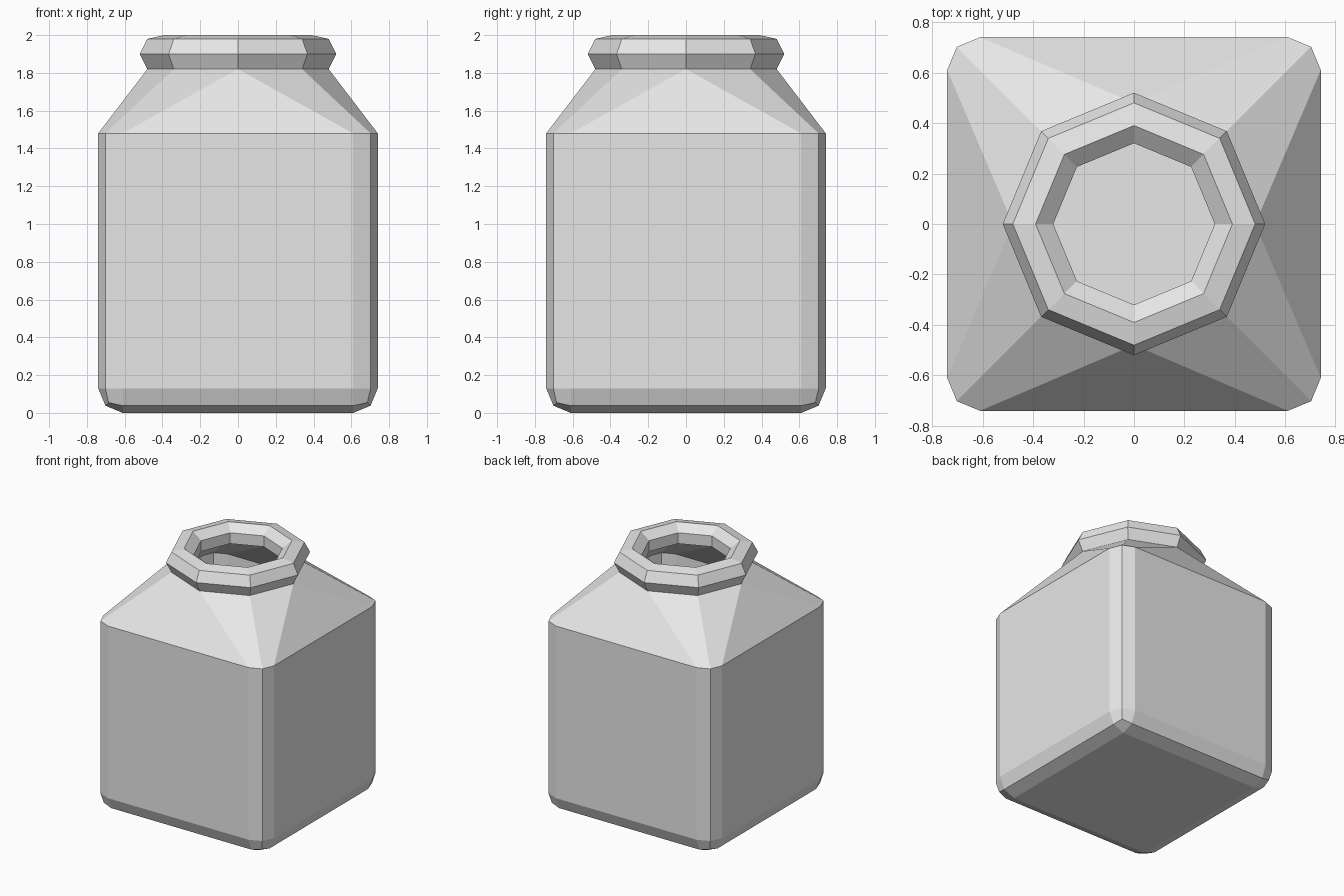
import bpy
import bmesh
from math import atan2, cos, sin, pi, tau
from mathutils import Matrix

default = bpy.data.objects.get("Cube")
if default:
    bpy.data.objects.remove(default, do_unlink=True)

HALF, SHOULDER_Z, ROUND = 0.74, 1.48, 0.13
# Neck, lip and inner wall as (radius, height)
NECK = [(0.48, 1.82), (0.52, 1.90), (0.48, 1.98), (0.39, 2.0), (0.32, 1.945), (0.32, 1.86)]

grey = bpy.data.materials.new("pale_grey")
grey.use_nodes = True
colour = (0.8, 0.8, 0.8, 1)
grey.diffuse_color = colour
grey.node_tree.nodes["Principled BSDF"].inputs["Base Color"].default_value = colour

# Square body with rounded upright and bottom edges
bm = bmesh.new()
size = Matrix.Diagonal((2 * HALF, 2 * HALF, SHOULDER_Z, 1))
bmesh.ops.create_cube(bm, size=1, matrix=Matrix.Translation((0, 0, SHOULDER_Z / 2)) @ size)
rounded = [e for e in bm.edges if min(v.co.z for v in e.verts) < 0.1]
bmesh.ops.bevel(bm, geom=rounded, offset=ROUND, offset_type='OFFSET',
                segments=2, profile=0.5, affect='EDGES')

# Open the top of the body
top = [f for f in bm.faces if all(v.co.z > SHOULDER_Z - 0.01 for v in f.verts)]
bmesh.ops.delete(bm, geom=top, context='FACES_ONLY')
rim = sorted((v for v in bm.verts if v.co.z > SHOULDER_Z - 0.01),
             key=lambda v: atan2(v.co.y, v.co.x) % tau)

# Eight-sided neck and lip
rings = [[bm.verts.new((r * cos(i * pi / 4), r * sin(i * pi / 4), z)) for i in range(8)]
         for r, z in NECK]
for low, high in zip(rings, rings[1:]):
    for i in range(8):
        j = (i + 1) % 8
        bm.faces.new((low[i], low[j], high[j], high[i]))

# Shoulder: one broad triangle per side and a fan at each corner
neck = rings[0]
for k in range(4):
    side, corner, following = neck[2 * k], neck[2 * k + 1], neck[(2 * k + 2) % 8]
    a, b, c = rim[3 * k:3 * k + 3]
    for tri in ((side, rim[3 * k - 1], a), (side, a, corner), (corner, a, b),
                (corner, b, c), (corner, c, following)):
        bm.faces.new(tri)

mesh = bpy.data.meshes.new("jar")
bm.to_mesh(mesh)
bm.free()
mesh.materials.append(grey)
jar = bpy.data.objects.new("jar", mesh)
bpy.context.scene.collection.objects.link(jar)
